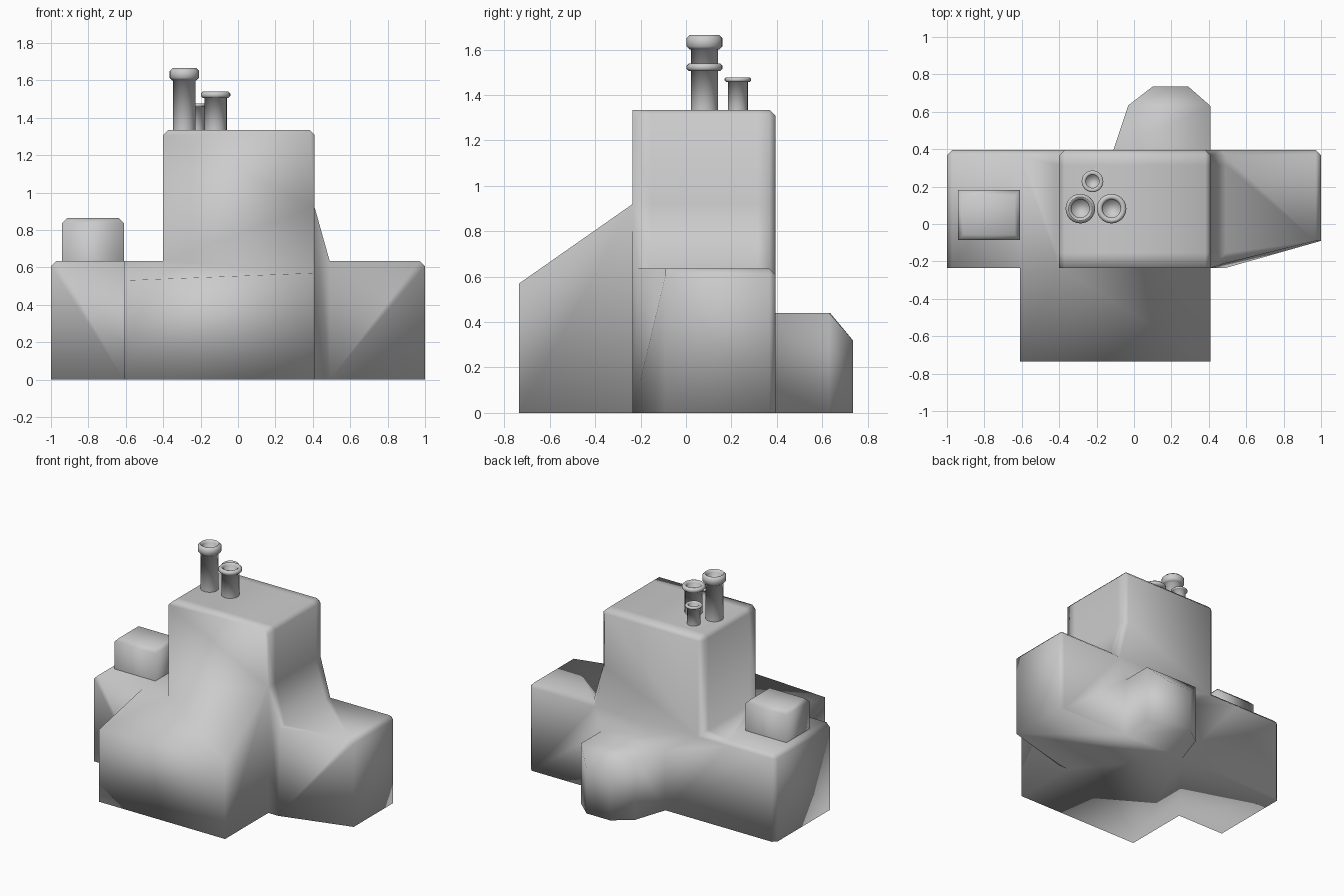
import bpy, bmesh, math

if "Cube" in bpy.data.objects:
    bpy.data.objects.remove(bpy.data.objects["Cube"])


def make(name, bm):
    """Turn a bmesh into a fully smooth-shaded object."""
    bmesh.ops.remove_doubles(bm, verts=bm.verts, dist=1e-4)
    bmesh.ops.recalc_face_normals(bm, faces=bm.faces)
    for face in bm.faces:
        face.smooth = True
    mesh = bpy.data.meshes.new(name)
    bm.to_mesh(mesh)
    bm.free()
    ob = bpy.data.objects.new(name, mesh)
    bpy.context.collection.objects.link(ob)
    return ob


FRONT, BACK, C = -.235, .395, .028

# House body: outline of wings, tower and flared skirt as x, z, and inset signs
outline = [(-1, 0, -1, 0), (-1, .607, -1, 0), (-.972, .635, 0, 1), (-.61, .635, 0, 1),
           (-.4, .635, -1, 1), (-.4, 1.307, -1, 0), (-.372, 1.335, 0, 1),
           (.382, 1.335, 0, 1), (.41, 1.307, 1, 0), (.41, .92, 1, 0), (.49, .635, 1, 1),
           (.972, .635, 0, 1), (1, .607, 1, 0), (1, 0, 1, 0)]
bm = bmesh.new()
V = bm.verts.new
front_y = {10: -.21, 11: -.09, 12: -.09, 13: -.09}
f = [V((p[0], front_y.get(i, FRONT), p[1])) for i, p in enumerate(outline)]
m = [V((p[0], BACK - C, p[1])) for p in outline]
b = [V((p[0] - C * p[2], BACK, p[1] - C * p[3])) for p in outline]
for a, d in ((f, m), (m, b)):
    for i in range(len(outline) - 1):
        bm.faces.new((a[i], a[i + 1], d[i + 1], d[i]))
bl0, br0, sk0 = V((-.61, FRONT, 0)), V((.41, FRONT, 0)), V((.49, FRONT, 0))
bm.faces.new([*f[:4], bl0])
bm.faces.new(f[4:10])
bm.faces.new((f[9], f[10], sk0, br0))
bm.faces.new([*f[10:], sk0])

# Front extension with a lean-to roof rising to the right
fl0, fr0 = V((-.61, -.735, 0)), V((.41, -.735, 0))
fl, fr = V((-.61, -.735, .53)), V((.41, -.735, .57))
for face in ((fl0, fr0, fr, fl), (fl0, fl, f[3], bl0), (fr0, br0, f[9], fr),
             (fl, fr, f[4]), (fr, f[9], f[4]), (fl, f[4], f[3])):
    bm.faces.new(face)

# Bay at the back with a sloped rear roof
bay = [(-.11, BACK, .44), (-.03, .635, .44), (.1, .735, .32),
       (.29, .735, .32), (.41, .63, .44), (.41, BACK, .44)]
low = [V((x, y, 0)) for x, y, z in bay]
top = [V(p) for p in bay]
for i in range(5):
    bm.faces.new((low[i], low[i + 1], top[i + 1], top[i]))
bm.faces.new((top[0], top[1], top[4], top[5]))
bm.faces.new(top[1:5])

# Back wall around the bay, and the floor
bm.faces.new([*b, low[5], top[5], top[0], low[0]])
bm.faces.new([f[0], m[0], b[0], *low, b[-1], m[-1], f[-1], sk0, br0, fr0, fl0, bl0])

# Support loops near the tower's front and back edges
for y in (FRONT + .08, BACK - .08):
    faces = [p for p in bm.faces if p.calc_center_median().z > .55
             and abs(p.calc_center_median().x) < .45]
    geom = {g for p in faces for g in (p, *p.edges, *p.verts)}
    bmesh.ops.bisect_plane(bm, geom=list(geom), plane_co=(0, y, 0), plane_no=(0, 1, 0))
make("house_body", bm)

# Chimney block on the left wing, chamfered around the top
bm = bmesh.new()
bmesh.ops.create_cube(bm, size=1)
for vert in bm.verts:
    x, y, z = vert.co
    vert.co = (-.775 + x * .33, .048 + y * .265, .747 + z * .236)
rim = [e for e in bm.edges if all(w.co.z > .8 for w in e.verts)]
bmesh.ops.bevel(bm, geom=rim, offset=.028, segments=1, affect='EDGES')
base = [p for p in bm.faces if all(w.co.z < .65 for w in p.verts)]
bmesh.ops.delete(bm, geom=base, context='FACES')
make("chimney_block", bm)


# Hollow roof pipes with chamfered collars
def pipe(name, x, y, r, rim_r, rim_z, top_z):
    c = min(.015, (top_z - rim_z) * .3)
    inner = r * .8
    prof = [(r, 1.33), (r, rim_z), (rim_r - c, rim_z), (rim_r, rim_z + c), (rim_r, top_z - c),
            (rim_r - c, top_z), (inner + c, top_z), (inner, top_z - c), (inner, top_z - .1)]
    bm = bmesh.new()
    seg = 24
    rings = [[bm.verts.new((x + q * math.cos(2 * math.pi * k / seg),
                            y + q * math.sin(2 * math.pi * k / seg), z))
              for k in range(seg)] for q, z in prof]
    for a, d in zip(rings, rings[1:]):
        for k in range(seg):
            n = (k + 1) % seg
            bm.faces.new((a[k], a[n], d[n], d[k]))
    bm.faces.new(rings[-1])
    make(name, bm)


pipe("tall_pipe", -.287, .082, .06, .079, 1.6, 1.665)
pipe("medium_pipe", -.12, .082, .06, .079, 1.505, 1.54)
pipe("small_pipe", -.222, .228, .044, .058, 1.458, 1.477)
